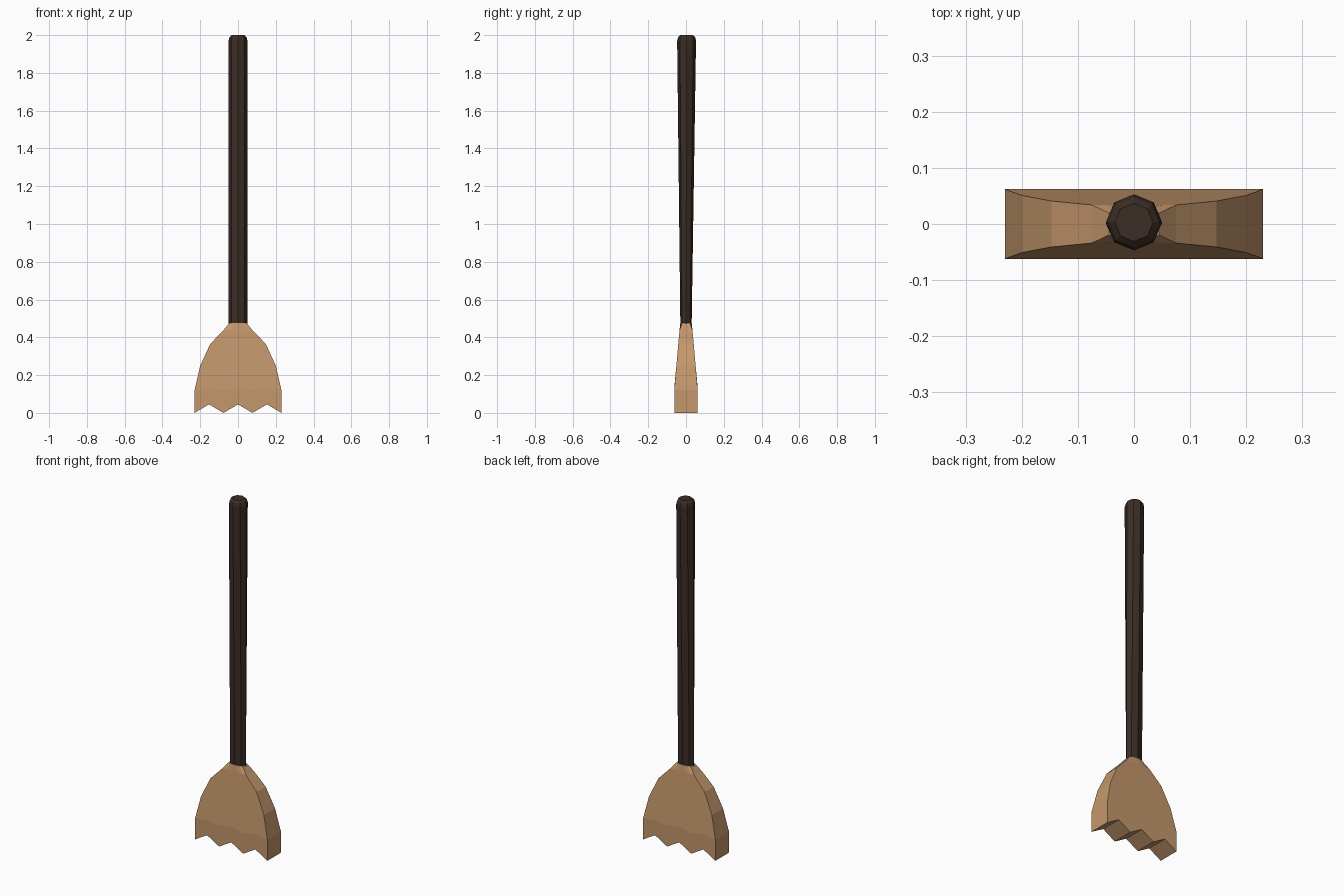
import bpy
from math import cos, sin, pi

if "Cube" in bpy.data.objects:
    bpy.data.objects.remove(bpy.data.objects["Cube"])


def make_object(name, verts, faces, color):
    mesh = bpy.data.meshes.new(name)
    mesh.from_pydata(verts, [], faces)
    mesh.validate()
    mat = bpy.data.materials.new(name + "_colour")
    mat.diffuse_color = (*color, 1)
    mat.use_nodes = True
    mat.node_tree.nodes["Principled BSDF"].inputs["Base Color"].default_value = mat.diffuse_color
    mesh.materials.append(mat)
    obj = bpy.data.objects.new(name, mesh)
    bpy.context.collection.objects.link(obj)
    return obj


def loft(rings):
    """Join closed rings, listed bottom to top and counter-clockwise."""
    n = len(rings[0])
    verts = [v for ring in rings for v in ring]
    faces = [(r * n + i, r * n + (i + 1) % n, (r + 1) * n + (i + 1) % n, (r + 1) * n + i)
             for r in range(len(rings) - 1) for i in range(n)]
    top = (len(rings) - 1) * n
    faces.append(tuple(range(top, top + n)))
    return verts, faces


# Handle: eight-sided, flattening front to back towards the bristles
SIDES = 8
sections = [(0.47, 0.05, 0.03, 0.0), (1.90, 0.05, 0.049, 0.003),
            (1.97, 0.05, 0.05, 0.003), (1.99, 0.045, 0.045, 0.003),
            (2.0, 0.034, 0.034, 0.003)]  # z, x radius, y radius, y centre
rings = [[(rx * cos(2 * pi * i / SIDES), cy + ry * sin(2 * pi * i / SIDES), z)
          for i in range(SIDES)] for z, rx, ry, cy in sections]
verts, faces = loft(rings)
faces.append(tuple(reversed(range(SIDES))))
make_object("handle", verts, faces, (0.045, 0.026, 0.019))

# Bristles: flared slab with a zigzag lower edge
COLS = 7
rows = [(0.0, 0.23, 0.062, 0.045), (0.12, 0.23, 0.062, 0.013),
        (0.25, 0.20, 0.051, 0.0), (0.365, 0.147, 0.041, 0.0),
        (0.44, 0.075, 0.034, 0.0), (0.477, 0.045, 0.03, 0.0)]  # z, half width, half depth, wave
rings = []
for r, (z, w, d, wave) in enumerate(rows):
    pinch = 0.35 if r == len(rows) - 1 else 0.0
    front = []
    for c in range(COLS):
        t = c / (COLS - 1) * 2 - 1
        front.append((w * t, -d * (1 - pinch * t * t), z + wave * (c % 2)))
    back = [(x, -y, h) for x, y, h in reversed(front)]
    rings.append(front + back)
verts, faces = loft(rings)
last = 2 * COLS - 1
faces += [(i + 1, i, last - i, last - i - 1) for i in range(COLS - 1)]
make_object("bristles", verts, faces, (0.55, 0.31, 0.15))
